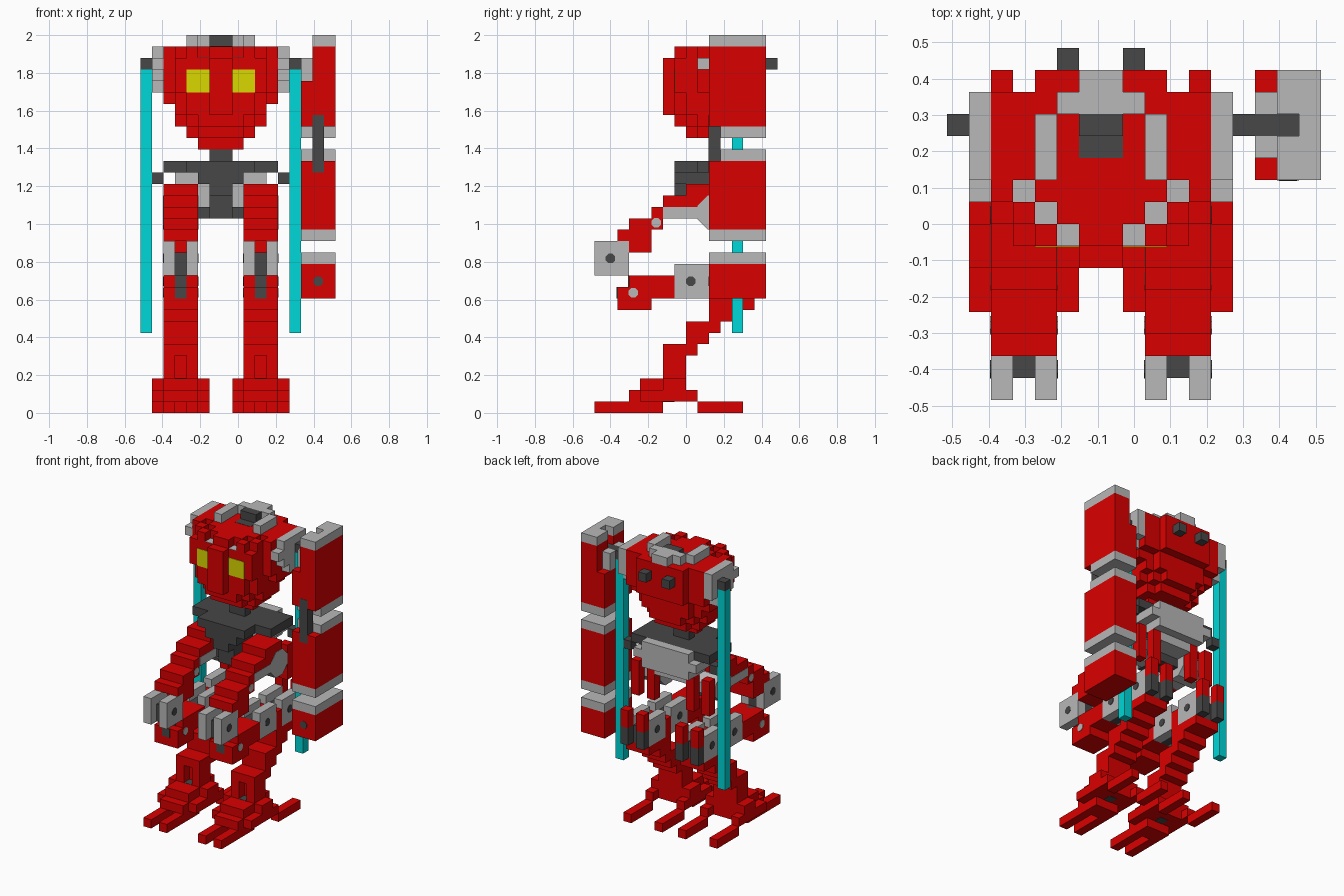
import bpy, bmesh, math
from mathutils import Matrix, Vector

cube = bpy.data.objects.get("Cube")
if cube:
    bpy.data.objects.remove(cube, do_unlink=True)

U = 2 / 33                      # one building block
ORIGIN = Vector((-8.5 * U, -8 * U, 0))


def material(name, r, g, b):
    m = bpy.data.materials.new(name)
    m.use_nodes = True
    m.diffuse_color = (r, g, b, 1)
    m.node_tree.nodes["Principled BSDF"].inputs["Base Color"].default_value = (r, g, b, 1)
    return m


RED = material("red", 0.70, 0.0, 0.0)
GREY = material("light grey", 0.48, 0.48, 0.48)
DARK = material("dark grey", 0.063, 0.063, 0.063)
CYAN = material("cyan", 0.0, 0.68, 0.68)
YELLOW = material("yellow", 0.70, 0.68, 0.0)


def finish(name, bm, mat):
    me = bpy.data.meshes.new(name)
    bm.to_mesh(me)
    bm.free()
    me.materials.append(mat)
    ob = bpy.data.objects.new(name, me)
    bpy.context.collection.objects.link(ob)


def blocks(name, mat, boxes, mirror=False):
    """Boxes as (x0, x1, y0, y1, z0, z1) in block units; mirrored about x = 7."""
    boxes = list(boxes)
    if mirror:
        boxes += [(14 - b[1], 14 - b[0]) + tuple(b[2:]) for b in boxes]
    bm = bmesh.new()
    for x0, x1, y0, y1, z0, z1 in boxes:
        c = Vector((x0 + x1, y0 + y1, z0 + z1)) / 2
        mtx = Matrix.Translation(ORIGIN + c * U) @ Matrix.Diagonal(
            ((x1 - x0) * U, (y1 - y0) * U, (z1 - z0) * U, 1))
        bmesh.ops.create_cube(bm, size=1, matrix=mtx)
    finish(name, bm, mat)


def pins(name, mat, centres, axis, length=0.1, radius=0.45, mirror=False):
    """Short octagonal pins along the x or y axis."""
    centres = list(centres)
    if mirror:
        centres += [(14 - x, y, z) for x, y, z in centres]
    rot = Matrix.Rotation(math.pi / 2, 4, 'Y' if axis == 'x' else 'X')
    spin = Matrix.Rotation(math.pi / 8, 4, 'Z')
    bm = bmesh.new()
    for c in centres:
        bmesh.ops.create_cone(bm, cap_ends=True, segments=8, radius1=radius * U,
                              radius2=radius * U, depth=length * U,
                              matrix=Matrix.Translation(ORIGIN + Vector(c) * U) @ rot @ spin)
    finish(name, bm, mat)


# Head: stacked layers of (half width, y0, y1) boxes
layers = [
    (23, 24, [(2, 10, 11)]),
    (24, 25, [(3, 9, 12), (2, 8, 13)]),
    (25, 26, [(4, 9, 12), (3, 8, 13), (2, 7, 14)]),
    (26, 27, [(4, 8, 13), (3, 7, 14), (1, 6, 14)]),
    (27, 28, [(5, 10, 13), (4, 8, 13), (3, 7, 14), (1, 6, 14)]),
    (28, 31, [(5, 9, 14), (4, 7, 14), (3, 8, 15), (1, 6, 14)]),
]
blocks("head", RED, [(7 - h, 7 + h, y0, y1, z0, z1)
                     for z0, z1, rows in layers for h, y0, y1 in rows])
# Top of the head, with a diagonal groove on each side
blocks("head_top", RED, [(x0, x1, y0, y1, 31, 32) for x0, x1, y0, y1 in (
    (4, 7, 14, 15), (2, 7, 10, 14), (2, 3, 9, 10), (4, 7, 9, 10),
    (3, 4, 8, 9), (5, 7, 8, 9), (4, 5, 7, 8), (6, 7, 7, 8))], True)
blocks("brow_grooves", GREY, [(3 + n, 4 + n, 9 - n, 10 - n, 30.5, 31.03) for n in range(3)], True)
blocks("eyes", YELLOW, [(4, 6, 6.95, 7.1, 28, 30)], True)
blocks("crown_rim", GREY, [(4, 5, 10, 13, 32, 33), (5, 7, 13, 14, 32, 33),
                           (6, 7, 14, 15, 32, 33)], True)
blocks("crown_hatch", DARK, [(6, 8, 12, 13, 32, 33), (6, 8, 11, 12, 31.5, 32.03)])
blocks("ears", GREY, [(1, 2, 10, 14, 29, 32), (1, 2, 9, 10, 30, 31), (1, 2, 11, 13, 28, 29)], True)
blocks("rear_nubs", DARK, [(5, 6, 15, 16, 30, 31)], True)

# Side rods and their mounts
blocks("side_rods", CYAN, [(0, 1, 12, 13, 7, 30)], True)
blocks("rod_mount", DARK, [(0, 1, 12, 13, 30, 31)])
blocks("launcher_axle", DARK, [(13, 16, 12, 13, 30, 31)])
blocks("lower_rod_mounts", DARK, [(1, 2, 12, 13, 20, 21)], True)

# Waist and pelvis
blocks("neck", DARK, [(6, 8, 10, 11, 22, 23)])
blocks("waist_plate", DARK, [(2, 12, 9, 13, 21, 22), (4, 10, 7, 9, 21, 22)])
blocks("pelvis_core", DARK, [(5, 9, 7, 10, 20, 21), (6, 8, 7, 11, 19, 20),
                             (6, 8, 8, 11, 17, 19), (5, 9, 9, 11, 17, 18)])
blocks("pelvis_rear", GREY, [(4, 10, 13, 14, 21, 22), (3, 11, 11, 14, 20, 21),
                             (4, 10, 11, 14, 19, 20), (5, 9, 11, 13, 18, 19)])

# Thighs: steps of (z, y0, y1)
thigh = [(14, 3, 5), (15, 2, 5), (16, 3, 6), (17, 5, 9), (18, 6, 11), (19, 8, 11)]
blocks("thighs", RED, [(2, 5, y0, y1, z, z + 1) for z, y0, y1 in thigh], True)
blocks("hip_arms", GREY, [(1.97, 5.03, 6, 11, 17, 18)], True)
pins("hip_discs", GREY, [(3.5, 10.5, 17.5)], 'x', 3.06, 1.6, True)
pins("thigh_pins", GREY, [(3.5, 5.4, 16.6)], 'x', 3.06, 0.45, True)
blocks("hip_pistons", RED, [(x, x + 1, 12, 13, 15, 19) for x in (2, 4)], True)

# Knees and lower struts
blocks("knee_plates", GREY, [(2, 3, 0, 3, 12, 15), (4, 5, 0, 3, 12, 15)], True)
pins("knee_pins", DARK, [(2, 1.4, 13.5), (5, 1.4, 13.5)], 'x', mirror=True)
blocks("knee_pistons", DARK, [(3, 4, 1, 3, 12, 14), (3, 4, 2.95, 3.5, 11, 12),
                              (3, 4, 1.95, 2.5, 10, 11)], True)
blocks("lower_struts", RED, [(2, 5, 3, 7, 10, 12), (2, 5, 2, 5, 9, 11)], True)
pins("strut_pins", GREY, [(2, 3.4, 10.5), (5, 3.4, 10.5)], 'x', mirror=True)

# Hocks: paired plates front and rear, then rear pistons
blocks("hock_plates", GREY, [(x, x + 1, y, y + 3, 10, 13) for x in (2, 4) for y in (7, 11)], True)
pins("hock_pins", DARK, [(x, y, 11.5) for x in (2, 5) for y in (8.4, 12.5)], 'x', mirror=True)
blocks("hock_cores", DARK, [(3, 4, 7, 14, 10, 12)], True)
blocks("hock_arms", RED, [(2, 5, 10, 11, 10, 12), (2, 5, 10, 14, 9, 10)], True)
blocks("rear_piston_tops", RED, [(x, x + 1, 14, 15, 12, 14) for x in (2, 4)], True)
blocks("rear_piston_ends", DARK, [(x, x + 1, 14, 15, 10, 12) for x in (2, 4)], True)

# Shins: steps of (z, y0, y1), forked at the ankle
shin = [(5, 6, 9), (6, 8, 10), (7, 8, 11), (8, 10, 12)]
blocks("shins", RED, [(2, 5, y0, y1, z, z + 1) for z, y0, y1 in shin], True)
blocks("ankles", RED, [(2, 3, 6, 8, 3, 5), (4, 5, 6, 8, 3, 5), (3, 4, 7, 8, 3, 5)], True)
blocks("ankle_pads", DARK, [(3, 4, 6, 7, 2.9, 3.03)], True)

# Feet with two front toes and two rear toes each
blocks("feet", RED, [(1, 2, 4, 9, 1, 2), (5, 6, 4, 9, 1, 2), (2, 5, 3, 8, 1, 2),
                     (1, 6, 6, 8, 2, 3), (2, 5, 4, 6, 2, 3)], True)
blocks("front_toes", RED, [(2, 3, 0, 6, 0, 1), (4, 5, 0, 6, 0, 1), (3, 4, 4, 6, 0, 1)], True)
blocks("rear_toes", RED, [(1, 2, 9, 13, 0, 1), (5, 6, 9, 13, 0, 1)], True)
blocks("soles", DARK, [(3, 4, 6, 7, 0.97, 1.1)], True)

# Launcher: three stacked casings with grey caps
blocks("launcher_top", RED, [(16, 17, 10, 15, 25, 32), (15, 16, 10, 12, 25, 32),
                             (15, 16, 13, 15, 25, 32), (15, 16, 12, 13, 25, 30),
                             (14, 15, 10, 15, 25, 29)])
blocks("launcher_top_cap", GREY, [(16, 17, 10, 15, 32, 33), (15, 16, 10, 12, 32, 33),
                                  (15, 16, 13, 15, 32, 33)])
blocks("launcher_bracket", GREY, [(14, 15, 11, 14, 29, 30), (14, 15, 11, 12, 30, 31),
                                  (14, 15, 13, 14, 30, 31)])
blocks("launcher_joint_caps", GREY, [(14, 17, 11, 15, 24, 25), (14, 17, 11, 15, 22, 23)])
blocks("launcher_link", DARK, [(15, 16, 9.97, 11, 21, 26)])
blocks("launcher_middle", RED, [(14, 17, 10, 15, 16, 22)])
blocks("launcher_lower_caps", GREY, [(14, 17, 10, 15, 15, 16), (14, 17, 10, 15, 13, 14)])
blocks("launcher_base", RED, [(14, 17, 10, 15, 10, 13)])
pins("launcher_pin", DARK, [(15.5, 10, 11.5)], 'y')
